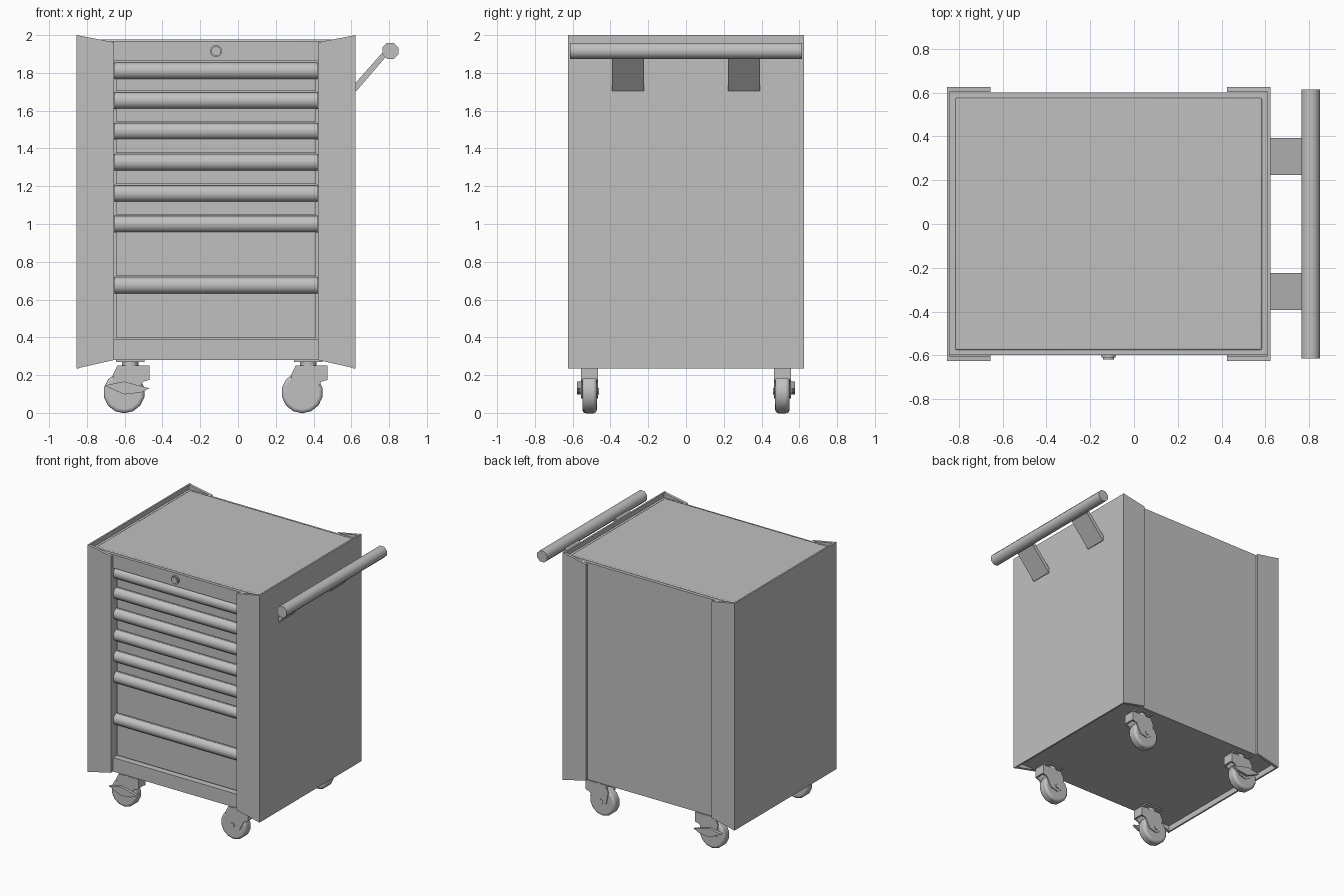
import bpy, bmesh
from math import sin, cos, pi, radians

old = bpy.data.objects.get("Cube")
if old:
    bpy.data.objects.remove(old)

GREY = (0.53, 0.53, 0.53, 1)
steel = bpy.data.materials.new("grey_steel")
steel.use_nodes = True
steel.diffuse_color = GREY
steel.node_tree.nodes["Principled BSDF"].inputs["Base Color"].default_value = GREY

CX = -0.116          # centre of the cabinet across x
HALF = 0.739         # half width over the side panels
OPEN = 0.54          # half width of the drawer opening


def prism(name, pts, axis, lo, hi, smooth=False, bevel=0, segs=2):
    """Extrude a closed profile along x, y or z between lo and hi."""
    place = {"x": lambda a, b, t: (t, a, b),
             "y": lambda a, b, t: (a, t, b),
             "z": lambda a, b, t: (a, b, t)}[axis]
    bm = bmesh.new()
    ends = [[bm.verts.new(place(a, b, t)) for a, b in pts] for t in (lo, hi)]
    for ring in ends:
        bm.faces.new(ring)
    n = len(pts)
    for i in range(n):
        j = (i + 1) % n
        bm.faces.new((ends[0][i], ends[0][j], ends[1][j], ends[1][i]))
    bmesh.ops.recalc_face_normals(bm, faces=bm.faces)
    mesh = bpy.data.meshes.new(name)
    bm.to_mesh(mesh)
    bm.free()
    ob = bpy.data.objects.new(name, mesh)
    bpy.context.collection.objects.link(ob)
    mesh.materials.append(steel)
    if bevel:
        mod = ob.modifiers.new("rounding", "BEVEL")
        mod.width, mod.segments = bevel, segs
        mod.limit_method, mod.angle_limit = "ANGLE", radians(50)
    if smooth:
        bpy.ops.object.select_all(action="DESELECT")
        ob.select_set(True)
        bpy.context.view_layer.objects.active = ob
        bpy.ops.object.shade_smooth_by_angle(angle=radians(50))
    return ob


def box(name, x, y, z, **kw):
    pts = [(x[0], y[0]), (x[1], y[0]), (x[1], y[1]), (x[0], y[1])]
    return prism(name, pts, "z", z[0], z[1], **kw)


def circle(a, b, r, n):
    return [(a + r * cos(2 * pi * (i + 0.5) / n), b + r * sin(2 * pi * (i + 0.5) / n))
            for i in range(n)]


def across(half):
    return (CX - half, CX + half)


# Cabinet carcass and lid
box("carcass", across(0.726), (-0.55, 0.6), (0.28, 1.955))
box("lid_rim", across(0.726), (-0.598, 0.6), (1.955, 1.966))
box("lid_top", across(0.7), (-0.575, 0.575), (1.96, 1.976), bevel=0.006, smooth=True)

# Side panels with tapered flanges wrapped around the corners
for side, s in (("right", -1), ("left", 1)):
    def sx(d):
        return CX + s * d
    xs = sorted((sx(0.726), sx(HALF)))
    box(side + "_side_panel", xs, (-0.625, 0.625), (0.235, 2.0))
    flange = [(sx(HALF), 0.235), (sx(OPEN), 0.28), (sx(OPEN), 1.962), (sx(HALF), 2.0)]
    for end, y0, y1 in (("front", -0.625, -0.603), ("back", 0.603, 0.625)):
        prism(f"{side}_{end}_flange", flange, "y", y0, y1)
    post = sorted((sx(OPEN), sx(0.73)))
    box(side + "_front_post", post, (-0.604, -0.545), (0.28, 1.955))

# Fixed strips above and below the drawers
box("lock_fascia", across(OPEN), (-0.598, -0.54), (1.862, 1.958))
box("bottom_strip", across(OPEN), (-0.598, -0.54), (0.28, 0.388))

# Drawers: a flat front with a rounded full-width grip along its top
TOPS = [1.855, 1.698, 1.536, 1.371, 1.206, 1.044, 0.72]
GRIP = 0.088
for i, top in enumerate(TOPS):
    floor = TOPS[i + 1] + 0.006 if i + 1 < len(TOPS) else 0.396
    box(f"drawer_front_{i + 1}", across(0.53), (-0.562, -0.54), (floor, top))
    arc = [(-0.555 - 0.042 * sin(pi * k / 10), top - GRIP / 2 * (1 - cos(pi * k / 10)))
           for k in range(11)]
    prism(f"drawer_grip_{i + 1}", arc, "x", *across(0.538), smooth=True)

# Lock
prism("lock_ring", circle(CX, 1.915, 0.032, 20), "y", -0.609, -0.59, smooth=True)
prism("lock_core", circle(CX, 1.915, 0.025, 20), "y", -0.618, -0.59, smooth=True)

# Push bar on two sloping brackets
prism("push_bar", circle(0.807, 1.917, 0.046, 8), "y", -0.615, 0.615, smooth=True)
ARM = [(0.618, 1.705), (0.628, 1.705), (0.8, 1.905), (0.78, 1.925), (0.618, 1.742)]
for name, y in (("front", -0.308), ("back", 0.308)):
    prism(name + "_bar_bracket", ARM, "y", y - 0.085, y + 0.085)

# Casters; the two on the right side carry brake pedals
FORK = [(-0.06, 0.2), (-0.035, 0.25), (0.135, 0.25), (0.135, 0.175),
        (0.1, 0.165), (0.06, 0.09), (0, 0.075), (-0.04, 0.1)]
CAP = [(-0.035, 0.224), (-0.035, 0.25), (0.135, 0.25), (0.135, 0.18), (0.12, 0.18), (0.1, 0.224)]
PEDAL = [(-0.105, 0.145), (0, 0.166), (0.135, 0.13), (0.09, 0.108), (0, 0.098)]


def shifted(pts, dx):
    return [(a + dx, b) for a, b in pts]


for sname, wx, braked in (("right", -0.603, True), ("left", 0.34, False)):
    for ename, e in (("front", -1), ("back", 1)):
        tag = f"{ename}_{sname}_caster_"
        y = 0.51 * e
        prism(tag + "wheel", circle(wx, 0.108, 0.11, 14), "y", y - 0.038, y + 0.038,
              smooth=True, bevel=0.018, segs=3)
        prism(tag + "axle", circle(wx, 0.115, 0.018, 10), "y", y - 0.05, y + 0.05, smooth=True)
        for k, d in (("inner", -0.041), ("outer", 0.041)):
            c = y + d * e
            prism(tag + k + "_fork", shifted(FORK, wx), "y", c - 0.004, c + 0.004)
        prism(tag + "cap", shifted(CAP, wx), "y", y - 0.04, y + 0.04)
        px = wx + 0.032
        prism(tag + "swivel", circle(px, y, 0.045, 16), "z", 0.245, 0.275, smooth=True)
        box(tag + "plate", (px - 0.075, px + 0.075), (y - 0.06, y + 0.06), (0.27, 0.282))
        if braked:
            prism(tag + "pedal", shifted(PEDAL, wx), "y", *sorted((y + 0.044 * e, y + 0.066 * e)))
